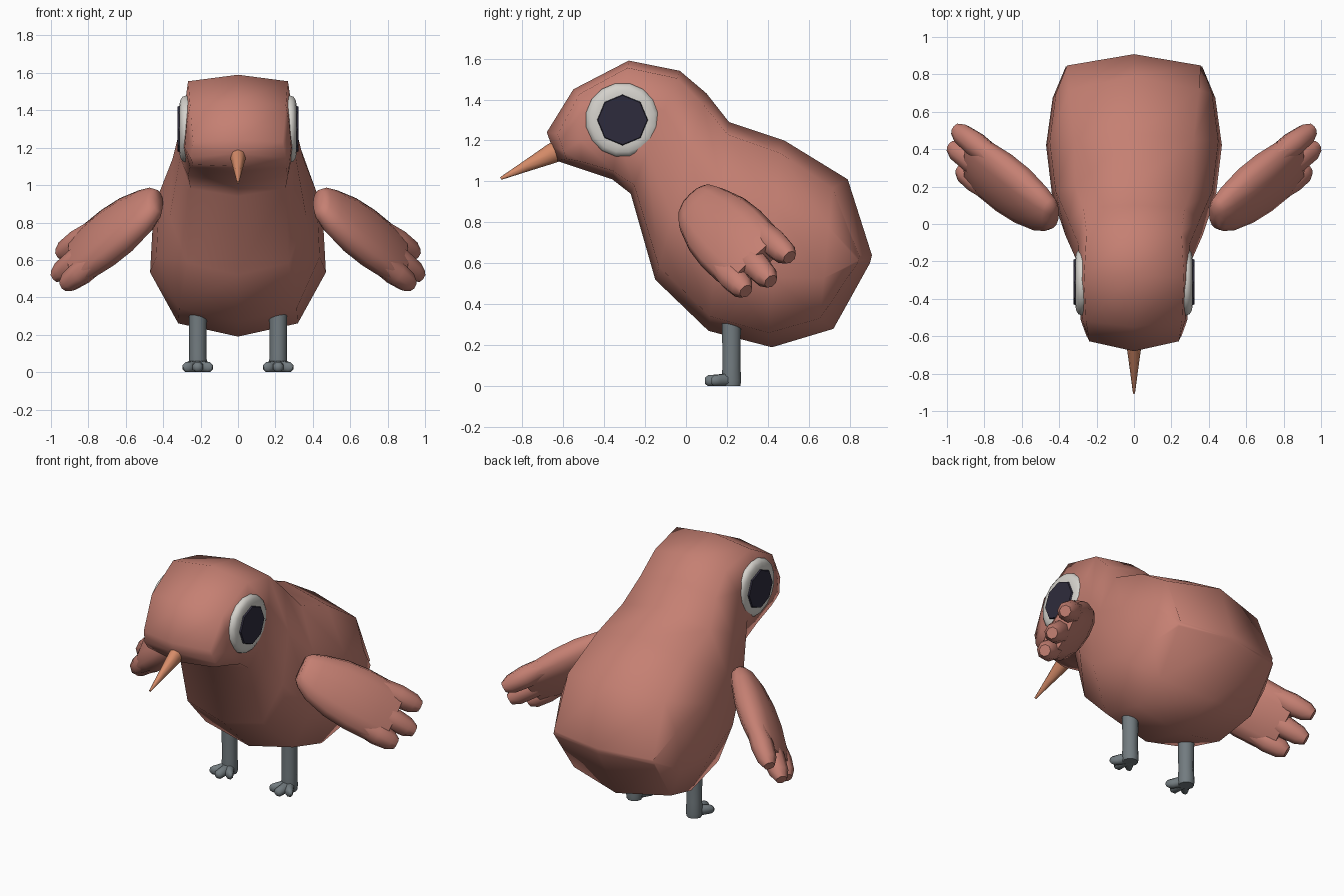
import bpy, bmesh, math
from mathutils import Vector

if "Cube" in bpy.data.objects:
    bpy.data.objects.remove(bpy.data.objects["Cube"], do_unlink=True)


def material(name, rgb):
    m = bpy.data.materials.new(name)
    m.use_nodes = True
    m.diffuse_color = (*rgb, 1)
    bsdf = m.node_tree.nodes["Principled BSDF"]
    bsdf.inputs["Base Color"].default_value = (*rgb, 1)
    bsdf.inputs["Roughness"].default_value = 0.8
    return m


SALMON = material("salmon feathers", (0.56, 0.215, 0.17))
ORANGE = material("orange beak", (0.67, 0.26, 0.14))
WHITE = material("eye white", (0.66, 0.64, 0.60))
DARK = material("dark pupil", (0.027, 0.024, 0.045))
GREY = material("grey legs", (0.17, 0.20, 0.215))


def loft(name, rings, mat, angle=60):
    """Skin a list of equal-sized point rings and close both ends with fans."""
    bm = bmesh.new()
    loops = [[bm.verts.new(p) for p in ring] for ring in rings]
    n = len(loops[0])
    for a, b in zip(loops, loops[1:]):
        for i in range(n):
            j = (i + 1) % n
            bm.faces.new((a[i], a[j], b[j], b[i]))
    for end in (loops[0], loops[-1]):
        hub = bm.verts.new((end[0].co + end[n // 2].co) / 2)
        for i in range(n):
            bm.faces.new((end[i], end[(i + 1) % n], hub))
    bmesh.ops.recalc_face_normals(bm, faces=bm.faces)
    me = bpy.data.meshes.new(name)
    bm.to_mesh(me)
    bm.free()
    me.materials.append(mat)
    ob = bpy.data.objects.new(name, me)
    bpy.context.collection.objects.link(ob)
    bpy.ops.object.select_all(action='DESELECT')
    bpy.context.view_layer.objects.active = ob
    ob.select_set(True)
    bpy.ops.object.shade_smooth_by_angle(angle=math.radians(angle))


def ellipse(c, u, v, n=8, turn=0.0, power=1.0):
    """Ring of n points round c with half axes u and v; power below 1 squares it off."""
    def bulge(x):
        return math.copysign(abs(x) ** power, x)
    return [c + u * bulge(math.cos(t)) + v * bulge(math.sin(t))
            for t in (math.tau * (i + turn) / n for i in range(n))]


def flip(rings, side):
    return [[Vector((p.x * side, p.y, p.z)) for p in r] for r in rings]


# Body and head: top (y, z), bottom (y, z), half width, corner share, push of the sides in y
sections = [
    ((-0.68, 1.24), (-0.63, 1.10), 0.255, 0.94, 0.05),
    ((-0.55, 1.45), (-0.54, 1.07), 0.285, 0.90, 0.03),
    ((-0.28, 1.59), (-0.36, 1.01), 0.300, 0.89, 0.0),
    ((-0.03, 1.54), (-0.27, 0.94), 0.310, 0.82, 0.0),
    ((0.10, 1.43), (-0.15, 0.52), 0.365, 0.74, 0.0),
    ((0.21, 1.29), (0.11, 0.27), 0.437, 0.72, 0.0),
    ((0.48, 1.20), (0.42, 0.19), 0.470, 0.68, -0.02),
    ((0.79, 1.01), (0.72, 0.28), 0.435, 0.80, -0.07),
    ((0.908, 0.64), (0.898, 0.60), 0.365, 0.98, -0.06),
]
body = []
for (ty, tz), (by, bz), w, f, push in sections:
    top, bottom = Vector((0, ty, tz)), Vector((0, by, bz))

    def at(x, t):
        p = top.lerp(bottom, t)
        return Vector((x, p.y + (push if x else 0), p.z))
    half = [(w * f, 0.06), (w * 0.96, 0.32), (w, 0.66), (w * f, 0.93)]
    body.append([at(0, 0)] + [at(x, t) for x, t in half] + [at(0, 1)]
                + [at(-x, t) for x, t in reversed(half)])
loft("body", body, SALMON, 75)

# Beak
root, tip = Vector((0, -0.60, 1.163)), Vector((0, -0.905, 1.014))
across, up = Vector((0.8, 0, 0)), Vector((0, -0.44, 0.9))
loft("beak", [ellipse(root.lerp(tip, t), across * r, up * r, 8)
              for t, r in ((0, 0.055), (0.2, 0.048), (0.6, 0.027), (1, 0.007))], ORANGE)

# Wing frame: along the arm, across the feathers, through the thickness
P = Vector((0.50, 0.08, 0.86))
D = Vector((0.70, 0.50, -0.50)).normalized()
U = Vector((0.1, 0.8, 0.6))
U = (U - D * U.dot(D)).normalized()
N = D.cross(U)
X, Y, Z = Vector((1, 0, 0)), Vector((0, 1, 0)), Vector((0, 0, 1))

for side, label in ((1, "left"), (-1, "right")):
    # Wing: thick rounded palm, distance along arm, offset across, half width, half thickness
    palm = [(-0.10, 0.010, 0.080, 0.040), (-0.07, 0.008, 0.112, 0.060), (0, 0, 0.148, 0.078),
            (0.14, 0, 0.185, 0.094), (0.28, 0, 0.198, 0.094), (0.42, 0, 0.195, 0.080),
            (0.53, 0.004, 0.180, 0.055)]
    loft(label + "_wing", flip([ellipse(P + D * s + U * o, U * a, N * b, 12, 0, 0.85)
                                for s, o, a, b in palm], side), SALMON)
    # Three blunt feather tips
    for k, (off0, off1, end) in enumerate(((-0.125, -0.130, 0.61), (0, -0.010, 0.68), (0.125, 0.138, 0.65))):
        rings = []
        for t, r in ((0, 0.060), (0.55, 0.071), (0.86, 0.060), (1, 0.036)):
            c = P + D * (0.32 + (end - 0.32) * t) + U * (off0 + (off1 - off0) * t)
            rings.append(ellipse(c, U * r, N * r * 0.95, 8, 0.5))
        loft(f"{label}_feather_{k + 1}", flip(rings, side), SALMON)

    # Eye: rounded white disc with an octagonal pupil plate
    rim = [(0.25, 0.172), (0.278, 0.182), (0.297, 0.176), (0.308, 0.158), (0.313, 0.135), (0.314, 0.118)]
    loft(label + "_eye_white", flip([ellipse(Vector((x, -0.31, 1.30)), Y * r, Z * r, 16, 0.5)
                                     for x, r in rim], side), WHITE)
    loft(label + "_pupil", flip([ellipse(Vector((x, -0.31, 1.30)), Y * r, Z * r, 8)
                                 for x, r in ((0.3135, 0.124), (0.323, 0.120))], side), DARK, 30)

    # Leg
    leg = [(0.0, 0.046), (0.03, 0.050), (0.10, 0.046), (0.36, 0.049)]
    loft(label + "_leg", flip([ellipse(Vector((0.215, 0.222, z)), X * r, Y * r, 10)
                               for z, r in leg], side), GREY)
    # Three toes, flattened at the sole
    for k, (dx, ty) in enumerate(((-0.062, 0.125), (0, 0.092), (0.062, 0.125))):
        heel, toe = Vector((0.215, 0.225, 0.030)), Vector((0.215 + dx, ty, 0.026))
        rings = []
        for t, r in ((0, 0.036), (0.55, 0.032), (0.88, 0.029), (1, 0.016)):
            ring = ellipse(heel.lerp(toe, t), X * r, Z * r, 8, 0.5)
            for p in ring:
                p.z = max(p.z, 0.0)
            rings.append(ring)
        loft(f"{label}_toe_{k + 1}", flip(rings, side), GREY)
